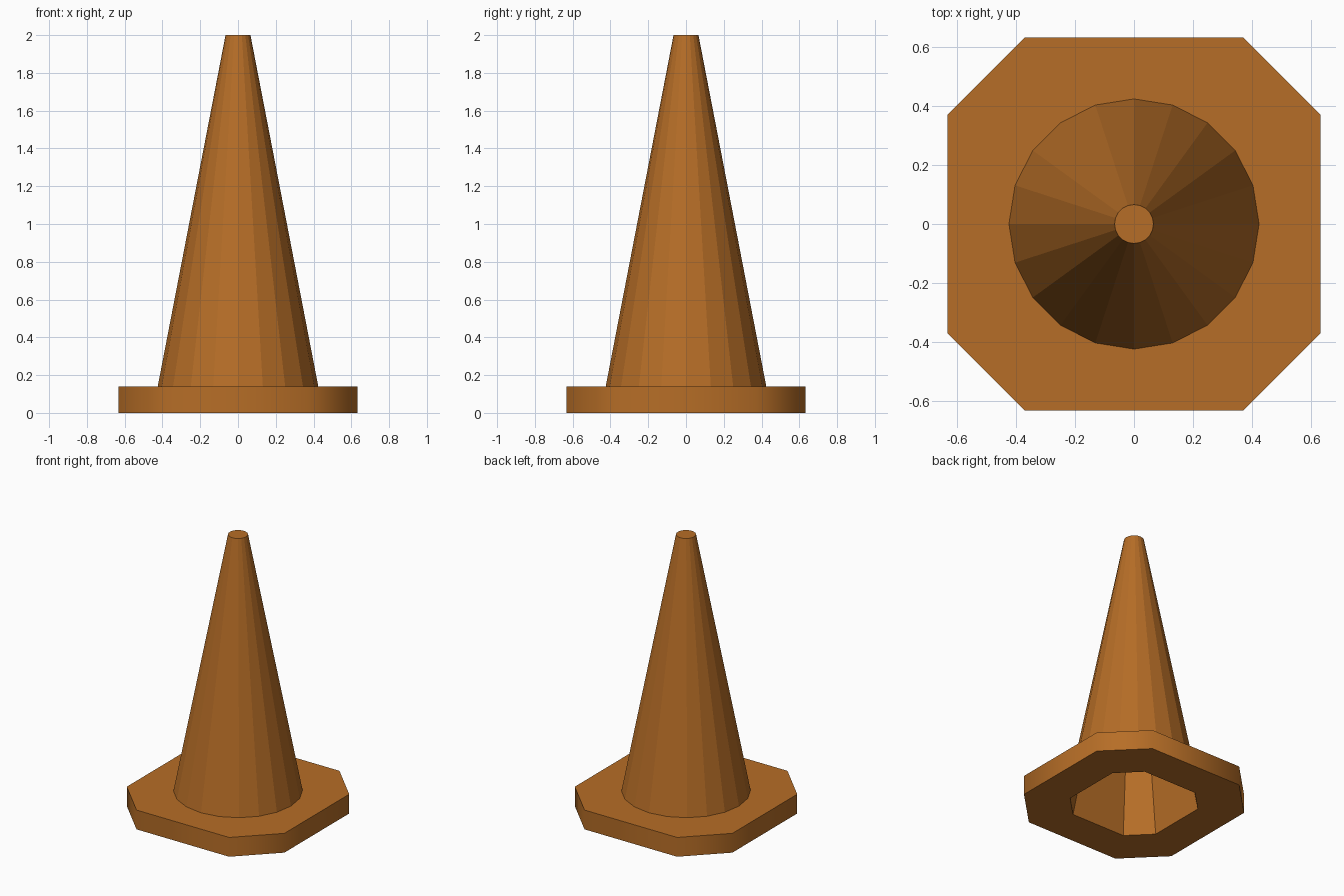
import bpy, bmesh, math

if "Cube" in bpy.data.objects:
    bpy.data.objects.remove(bpy.data.objects["Cube"])

orange = bpy.data.materials.new("orange brown")
orange.diffuse_color = (0.47, 0.155, 0.02, 1)
orange.use_nodes = True
orange.node_tree.nodes["Principled BSDF"].inputs["Base Color"].default_value = orange.diffuse_color


def octagon(s, z):
    """Square with cut corners, scaled by s."""
    a, b = 0.633 * s, 0.372 * s
    return [(a, -b, z), (a, b, z), (b, a, z), (-b, a, z),
            (-a, b, z), (-a, -b, z), (-b, -a, z), (b, -a, z)]


def circle(r, z, n=20):
    return [(r * math.cos(2 * math.pi * i / n), r * math.sin(2 * math.pi * i / n), z)
            for i in range(n)]


def loft(name, rings, cap=False, smooth_band=None):
    """Skin successive rings; optionally cap the last one and smooth one band."""
    bm = bmesh.new()
    loops = [[bm.verts.new(p) for p in ring] for ring in rings]
    n = len(loops[0])
    for k in range(len(loops) - 1):
        lo, hi = loops[k], loops[k + 1]
        for i in range(n):
            j = (i + 1) % n
            f = bm.faces.new((lo[i], lo[j], hi[j], hi[i]))
            if k == smooth_band:
                f.smooth = True
    if cap:
        bm.faces.new(loops[-1])
    # keep the rims between bands crisp
    for e in bm.edges:
        if len(e.link_faces) == 2 and e.calc_face_angle(0) > math.radians(60):
            e.smooth = False
    mesh = bpy.data.meshes.new(name)
    bm.to_mesh(mesh)
    bm.free()
    mesh.materials.append(orange)
    obj = bpy.data.objects.new(name, mesh)
    bpy.context.collection.objects.link(obj)
    return obj


# Base plate: underside, rim, top (inner edge hidden below the cone)
loft("base_plate", [octagon(0.58, 0), octagon(1, 0), octagon(1, 0.14),
                    octagon(0.57, 0.14)], smooth_band=1)

# Faceted cone with a flat tip
loft("cone", [circle(0.425, 0.14), circle(0.066, 2.0)], cap=True)

# Hollow inside, facing inwards
inner = loft("hollow_inside", [octagon(0.58, 0), octagon(0.07, 1.95)], cap=True)
inner.data.flip_normals()
